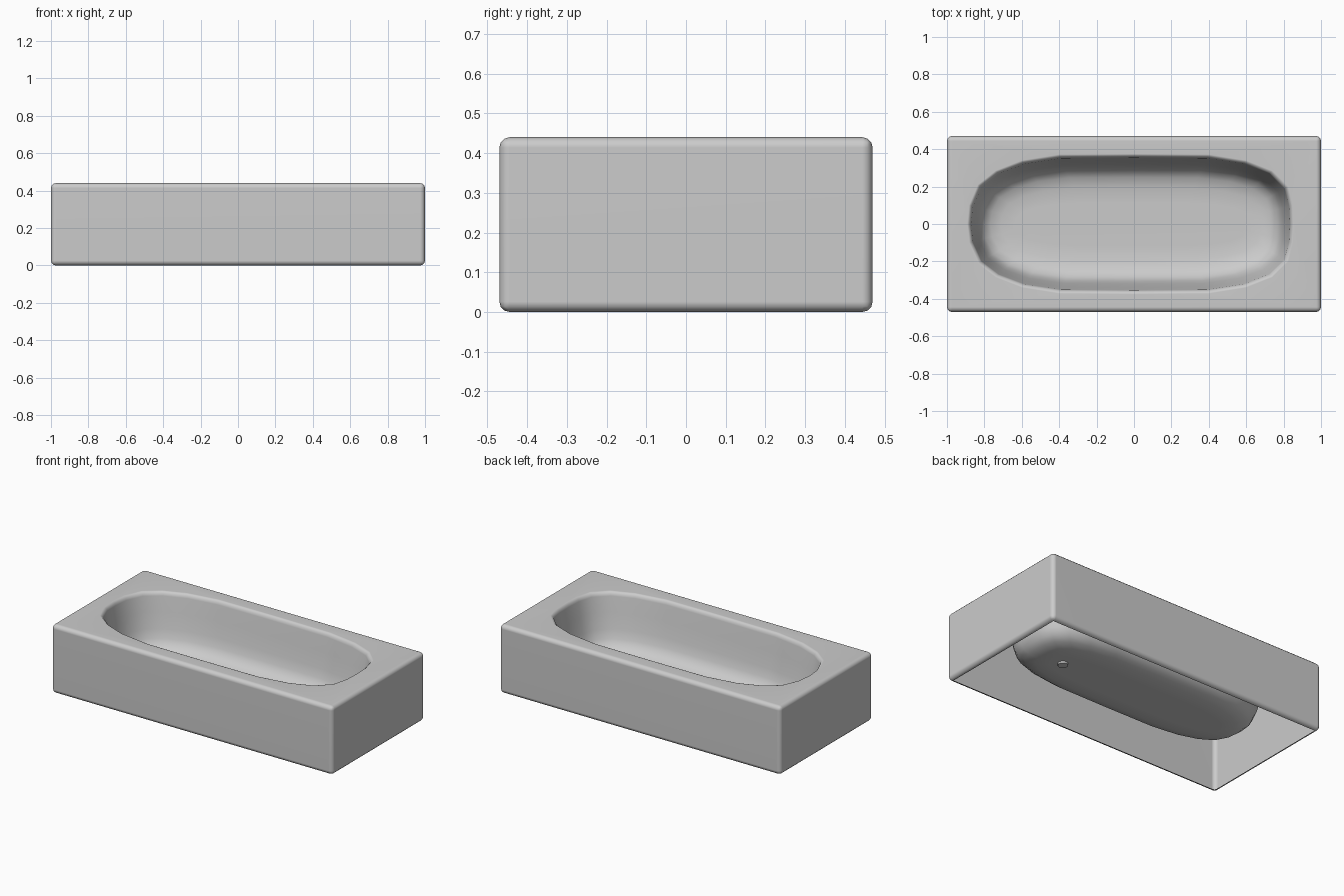
import bpy, bmesh, math

if "Cube" in bpy.data.objects:
    bpy.data.objects.remove(bpy.data.objects["Cube"], do_unlink=True)

LENGTH, WIDTH, HEIGHT = 2.0, 0.94, 0.44

grey = bpy.data.materials.new("light grey enamel")
grey.use_nodes = True
grey.diffuse_color = (0.6, 0.6, 0.6, 1)
grey.node_tree.nodes["Principled BSDF"].inputs["Base Color"].default_value = (0.6, 0.6, 0.6, 1)


def finish(bm, name, weighted=False):
    mesh = bpy.data.meshes.new(name)
    bm.to_mesh(mesh)
    bm.free()
    obj = bpy.data.objects.new(name, mesh)
    bpy.context.collection.objects.link(obj)
    mesh.materials.append(grey)
    bpy.ops.object.select_all(action='DESELECT')
    obj.select_set(True)
    bpy.context.view_layer.objects.active = obj
    bpy.ops.object.shade_smooth_by_angle(angle=math.radians(45))
    if weighted:
        mod = obj.modifiers.new("flat panels", 'WEIGHTED_NORMAL')
        mod.keep_sharp = True
    return obj


# Outer casing: rounded box, open underneath and on top
bm = bmesh.new()
bmesh.ops.create_cube(bm, size=1)
for v in bm.verts:
    v.co = (v.co.x * LENGTH, v.co.y * WIDTH, (v.co.z + 0.5) * HEIGHT)
bmesh.ops.bevel(bm, geom=bm.edges[:], offset=0.026, segments=3,
                profile=0.5, affect='EDGES')
bm.normal_update()
caps = [f for f in bm.faces if abs(f.normal.z) > 0.99 and f.calc_area() > 1]
top = max(caps, key=lambda f: f.calc_center_median().z)
rim_edges = list(top.edges)
bmesh.ops.delete(bm, geom=caps, context='FACES_ONLY')

# Basin: an oval outline swept down through an inset profile
half = [(0.855, 0), (0.85, 0.1), (0.825, 0.2), (0.74, 0.285), (0.6, 0.34), (0.4, 0.372),
        (0, 0.375), (-0.4, 0.372), (-0.6, 0.34), (-0.74, 0.285), (-0.835, 0.21),
        (-0.882, 0.1), (-0.892, 0)]
outline = half + [(x, -y) for x, y in half[-2:0:-1]]
CX, HX, HY = -0.018, 0.874, 0.375
profile = [(0, 0.44), (0.008, 0.437), (0.016, 0.429), (0.021, 0.415), (0.036, 0.32),
           (0.055, 0.22), (0.07, 0.165), (0.09, 0.128), (0.125, 0.1), (0.18, 0.086),
           (0.26, 0.08)]


def ring(inset, z):
    sx, sy = 1 - inset / HX, 1 - inset / HY
    return [bm.verts.new((CX + (x - CX) * sx, y * sy, z)) for x, y in outline]


rings = [ring(d, z) for d, z in profile]
n = len(outline)
for a, b in zip(rings, rings[1:]):
    for i in range(n):
        j = (i + 1) % n
        bm.faces.new((a[i], a[j], b[j], b[i]))
bm.faces.new(rings[-1])

# Flat rim between casing and basin
lip = [bm.edges.get((rings[0][i], rings[0][(i + 1) % n])) for i in range(n)]
bmesh.ops.triangle_fill(bm, edges=rim_edges + lip, use_beauty=True, normal=(0, 0, 1))
bmesh.ops.recalc_face_normals(bm, faces=bm.faces[:])
finish(bm, "bathtub_shell", weighted=True)

# Drain fitting set in the floor
bm = bmesh.new()
bmesh.ops.create_cone(bm, cap_ends=True, segments=16, radius1=0.03, radius2=0.03, depth=0.016)
bmesh.ops.translate(bm, vec=(0.53, 0, 0.076), verts=bm.verts[:])
finish(bm, "drain")
